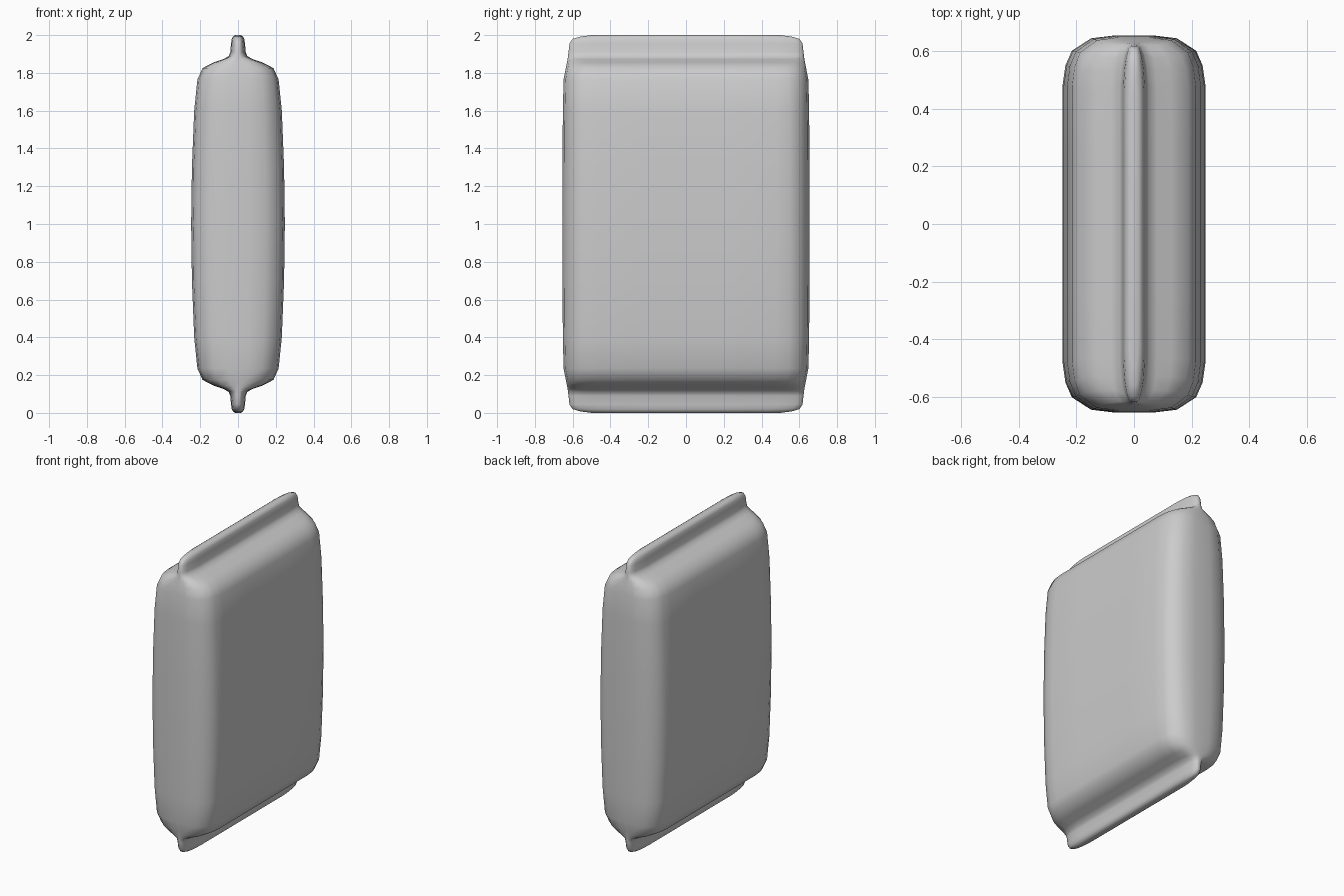
import bpy, bmesh

if "Cube" in bpy.data.objects:
    bpy.data.objects.remove(bpy.data.objects["Cube"])

# One plain grey wrapper colour
mat = bpy.data.materials.new("light grey")
mat.diffuse_color = (0.6, 0.6, 0.6, 1)
mat.use_nodes = True
mat.node_tree.nodes["Principled BSDF"].inputs["Base Color"].default_value = mat.diffuse_color

# Lower half of the packet: (height, half thickness, half width); the top mirrors it
lower = [(0.0, 0.015, 0.50), (0.008, 0.027, 0.56), (0.02, 0.033, 0.60), (0.045, 0.037, 0.617),
         (0.09, 0.041, 0.622), (0.112, 0.05, 0.625), (0.128, 0.08, 0.627),
         (0.145, 0.13, 0.630), (0.175, 0.188, 0.636), (0.235, 0.215, 0.648),
         (0.40, 0.232, 0.652), (0.70, 0.244, 0.654)]
levels = lower + [(1.0, 0.248, 0.655)] + [(2 - z, w, d) for z, w, d in reversed(lower)]

# Quarter cross-section as fractions of half thickness and half width
body_quarter = [(1, 0), (1, 0.37), (1, 0.735), (0.96, 0.84), (0.87, 0.918), (0.60, 0.984), (0.25, 1.0)]
fin_quarter = [(1, 0), (1, 0.37), (1, 0.77), (0.90, 0.87), (0.72, 0.94), (0.50, 0.985), (0.22, 1.0)]


def ring_points(z, w, d):
    quarter = fin_quarter if w < 0.06 else body_quarter
    q = [(x * w, y * d) for x, y in quarter]
    right = q + [(0, d)]
    half = right + [(-x, y) for x, y in reversed(q)]
    return [(x, y, z) for x, y in half] + [(x, -y, z) for x, y in reversed(half[1:-1])]


# Sealed packet: pillow body with a crimped fin along top and bottom
bm = bmesh.new()
rings = [[bm.verts.new(p) for p in ring_points(*lv)] for lv in levels]
n = len(rings[0])
for a, b in zip(rings, rings[1:]):
    for i in range(n):
        j = (i + 1) % n
        bm.faces.new((a[i], a[j], b[j], b[i]))
bm.faces.new(rings[0][::-1])
bm.faces.new(rings[-1])
bmesh.ops.recalc_face_normals(bm, faces=bm.faces)
for f in bm.faces:
    f.smooth = True

mesh = bpy.data.meshes.new("packet")
bm.to_mesh(mesh)
bm.free()
mesh.materials.append(mat)
packet = bpy.data.objects.new("packet", mesh)
bpy.context.collection.objects.link(packet)
